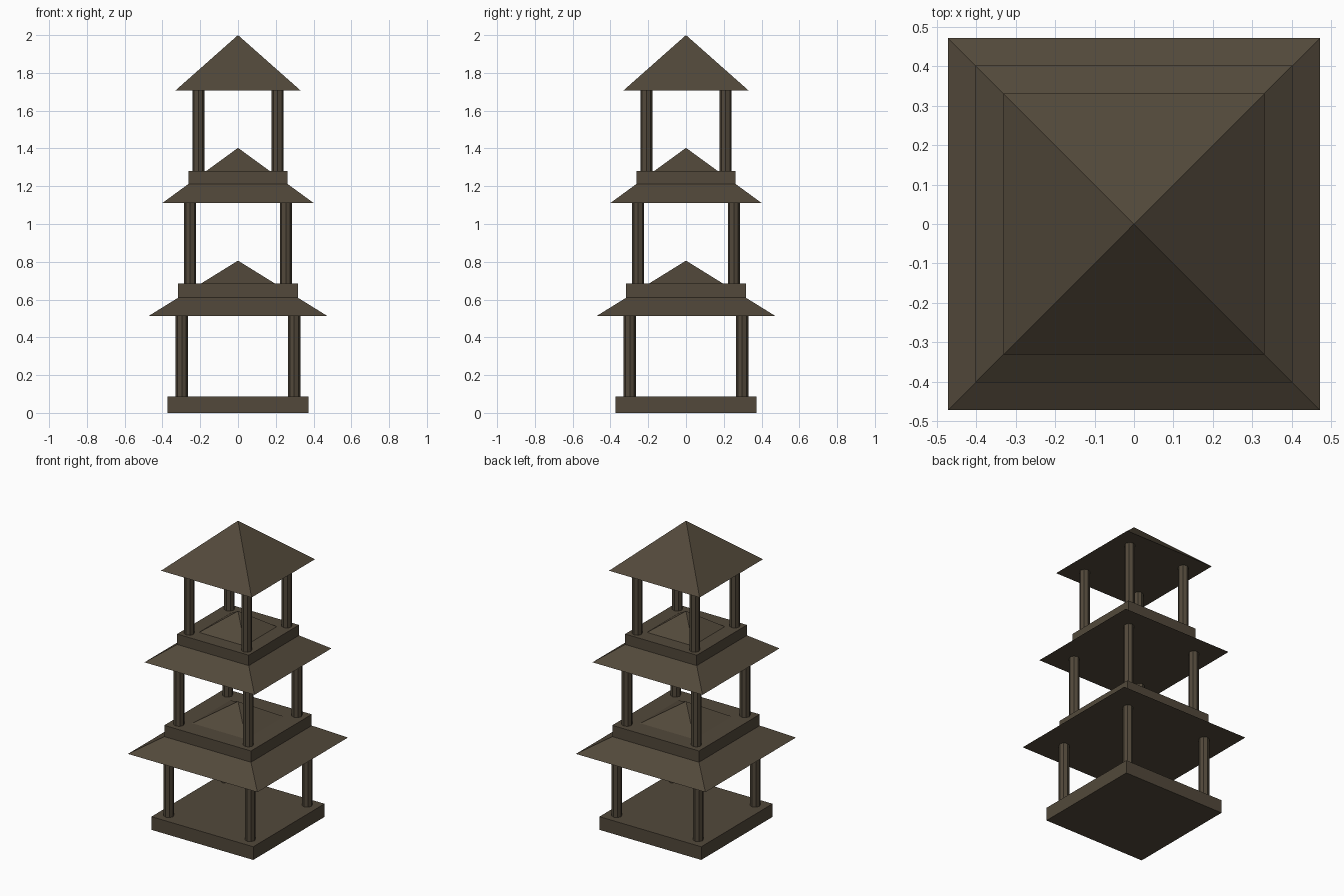
import bpy, math

if "Cube" in bpy.data.objects:
    bpy.data.objects.remove(bpy.data.objects["Cube"])

wood = bpy.data.materials.new("dark_brown_wood")
wood.diffuse_color = (0.085, 0.066, 0.043, 1)
wood.use_nodes = True
wood.node_tree.nodes["Principled BSDF"].inputs["Base Color"].default_value = wood.diffuse_color


def finish(name):
    ob = bpy.context.object
    ob.name = name
    ob.data.materials.append(wood)
    return ob


def slab(name, half, z0, z1):
    bpy.ops.mesh.primitive_cube_add(size=1, location=(0, 0, (z0 + z1) / 2))
    bpy.context.object.scale = (half * 2, half * 2, z1 - z0)
    return finish(name)


def column(name, x, y, z0, z1, r=0.032):
    bpy.ops.mesh.primitive_cylinder_add(vertices=8, radius=r, depth=z1 - z0,
                                        location=(x, y, (z0 + z1) / 2))
    return finish(name)


def roof(name, half, z0, z1):
    # four-sided pyramid turned so its eaves run along x and y
    bpy.ops.mesh.primitive_cone_add(vertices=4, radius1=half * math.sqrt(2), radius2=0,
                                    depth=z1 - z0, location=(0, 0, (z0 + z1) / 2),
                                    rotation=(0, 0, math.pi / 4))
    return finish(name)


PERIOD = 0.597                       # height from one storey to the next
SLAB, EAVE, APEX = 0.087, 0.513, 0.806

for i, tier in enumerate(("lower", "middle", "upper")):
    z = i * PERIOD
    eave_half = 0.473 - 0.071 * i
    floor_half = 0.372 - 0.055 * i
    post = floor_half * 0.8

    slab(f"{tier}_floor", floor_half, z, z + SLAB)
    for sx, side in ((-1, "left"), (1, "right")):
        for sy, end in ((-1, "front"), (1, "back")):
            column(f"{tier}_{end}_{side}_column", sx * post, sy * post, z + SLAB, z + EAVE)
    roof(f"{tier}_roof", eave_half, z + EAVE, z + APEX)
